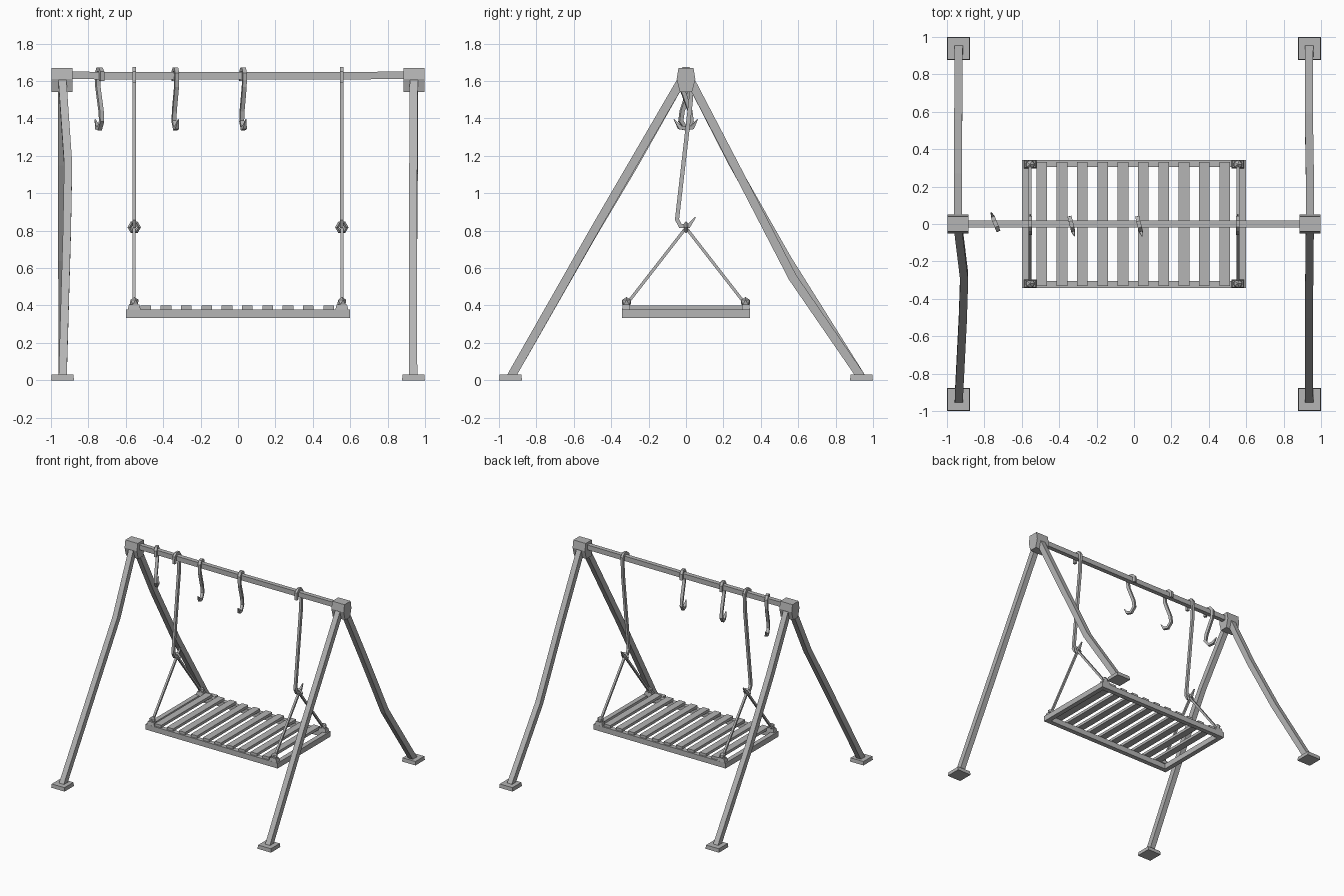
import bpy, bmesh
from mathutils import Vector, Matrix

cube = bpy.data.objects.get("Cube")
if cube:
    bpy.data.objects.remove(cube, do_unlink=True)

grey = bpy.data.materials.new("plain_grey")
grey.use_nodes = True
grey.diffuse_color = (0.46, 0.46, 0.46, 1)
grey.node_tree.nodes["Principled BSDF"].inputs["Base Color"].default_value = (0.46, 0.46, 0.46, 1)


def finish(name, bm):
    bmesh.ops.recalc_face_normals(bm, faces=bm.faces)
    mesh = bpy.data.meshes.new(name)
    bm.to_mesh(mesh)
    bm.free()
    mesh.materials.append(grey)
    obj = bpy.data.objects.new(name, mesh)
    bpy.context.collection.objects.link(obj)
    return obj


def box(name, centre, size, top_scale=1.0):
    bm = bmesh.new()
    bmesh.ops.create_cube(bm, size=1)
    for v in bm.verts:
        k = top_scale if v.co.z > 0 else 1
        v.co = Vector((v.co.x * size[0] * k, v.co.y * size[1] * k, v.co.z * size[2]))
    bmesh.ops.translate(bm, vec=centre, verts=bm.verts)
    return finish(name, bm)


def bar(name, path, width, depth, side=(1, 0, 0), tip=1.0):
    """Sweep a rectangle along a path; width runs along the side vector."""
    bm = bmesh.new()
    pts = [Vector(p) for p in path]
    side = Vector(side).normalized()
    rings = []
    for i, p in enumerate(pts):
        before = (p - pts[i - 1]).normalized() if i else Vector()
        after = (pts[i + 1] - p).normalized() if i < len(pts) - 1 else Vector()
        normal = (before + after).normalized().cross(side).normalized()
        k = tip if i == len(pts) - 1 else 1
        a, b = side * width / 2 * k, normal * depth / 2 * k
        rings.append([bm.verts.new(p + o) for o in (a + b, b - a, -a - b, a - b)])
    for r, s in zip(rings, rings[1:]):
        for j in range(4):
            bm.faces.new((r[j], r[j - 1], s[j - 1], s[j]))
    bm.faces.new(rings[0])
    bm.faces.new(rings[-1])
    return finish(name, bm)


def prism(name, profile, x0, x1):
    """Extrude a y-z outline along x."""
    bm = bmesh.new()
    face = bm.faces.new([bm.verts.new((x0, y, z)) for y, z in profile])
    new = bmesh.ops.extrude_face_region(bm, geom=[face])["geom"]
    bmesh.ops.translate(bm, vec=(x1 - x0, 0, 0),
                        verts=[v for v in new if isinstance(v, bmesh.types.BMVert)])
    return finish(name, bm)


# Frame: feet, bent legs, corner caps and top beam
bends = {
    (-1, -1): [(-0.915, -0.5, 0.78), (-0.908, -0.28, 1.15)],
    (1, -1): [(0.935, -0.48, 0.82)],
    (-1, 1): [(-0.94, 0.54, 0.65), (-0.94, 0.25, 1.16)],
    (1, 1): [(0.935, 0.57, 0.55), (0.94, 0.27, 1.13)],
}
cap_profile = [(-0.04, 1.67), (0.04, 1.67), (0.05, 1.61), (0.032, 1.54), (-0.032, 1.54), (-0.05, 1.61)]
for (sx, sy), mid in bends.items():
    box("foot", (sx * 0.938, sy * 0.938, 0.015), (0.122, 0.122, 0.03), 0.95)
    bar("leg", [(sx * 0.937, sy * 0.935, 0.02)] + mid + [(sx * 0.94, sy * 0.02, 1.61)], 0.043, 0.046)
for sx in (-1, 1):
    prism("corner_cap", cap_profile, sx * 0.94 - 0.056, sx * 0.94 + 0.056)
bar("top_beam", [(-0.92, 0, 1.63), (-0.15, 0, 1.627), (0.92, 0, 1.63)], 0.036, 0.04, (0, 1, 0))

# Small S hooks hanging from the beam, each turned about the vertical
hook_shape = [(-0.032, 1.6), (-0.032, 1.645), (-0.012, 1.662), (0.014, 1.662), (0.032, 1.64),
              (0.026, 1.57), (-0.022, 1.44), (-0.03, 1.385), (0.0, 1.346), (0.035, 1.352), (0.066, 1.395)]
for x, dx, dy in ((-0.74, -0.36, 0.93), (-0.335, 0.24, -0.97), (0.027, 0.24, -0.97)):
    bar("small_hook", [(x + u * dx, u * dy, z) for u, z in hook_shape],
        0.022, 0.022, (dy, -dx, 0), 0.2)

# Long hanging hooks, rings, ropes and knots on both sides
long_hook = [(-0.032, 1.59), (-0.032, 1.645), (-0.012, 1.664), (0.014, 1.664), (0.032, 1.64),
             (0.026, 1.5), (-0.048, 0.86), (-0.03, 0.825), (0.015, 0.825), (0.05, 0.872)]
for sx in (-1, 1):
    x = sx * 0.555
    bar("long_hook", [(x, y, z) for y, z in long_hook], 0.02, 0.023, tip=0.3)
    bpy.ops.mesh.primitive_torus_add(major_segments=6, minor_segments=4, major_radius=0.025,
                                     minor_radius=0.011, location=(x, 0, 0.818),
                                     rotation=(1.5708, 0, 0))
    ring = bpy.context.object
    ring.name = "rope_ring"
    ring.data.materials.append(grey)
    for sy in (-1, 1):
        bar("rope", [(x, 0, 0.815), (x, sy * 0.315, 0.41)], 0.016, 0.016)
        box("knot_base", (x, sy * 0.32, 0.39), (0.07, 0.045, 0.03), 0.8)
        bm = bmesh.new()
        bmesh.ops.create_icosphere(bm, subdivisions=1, radius=0.027,
                                   matrix=Matrix.Translation((x, sy * 0.318, 0.418)))
        finish("knot", bm)

# Seat: open frame with ten slats laid across it
for s in (-1, 1):
    box("seat_long_rail", (0, s * 0.324, 0.356), (1.2, 0.038, 0.044))
    box("seat_end_rail", (s * 0.581, 0, 0.356), (0.038, 0.612, 0.044))
for i in range(10):
    box("seat_slat", (-0.494 + i * 0.1087, 0, 0.389), (0.057, 0.664, 0.022))
